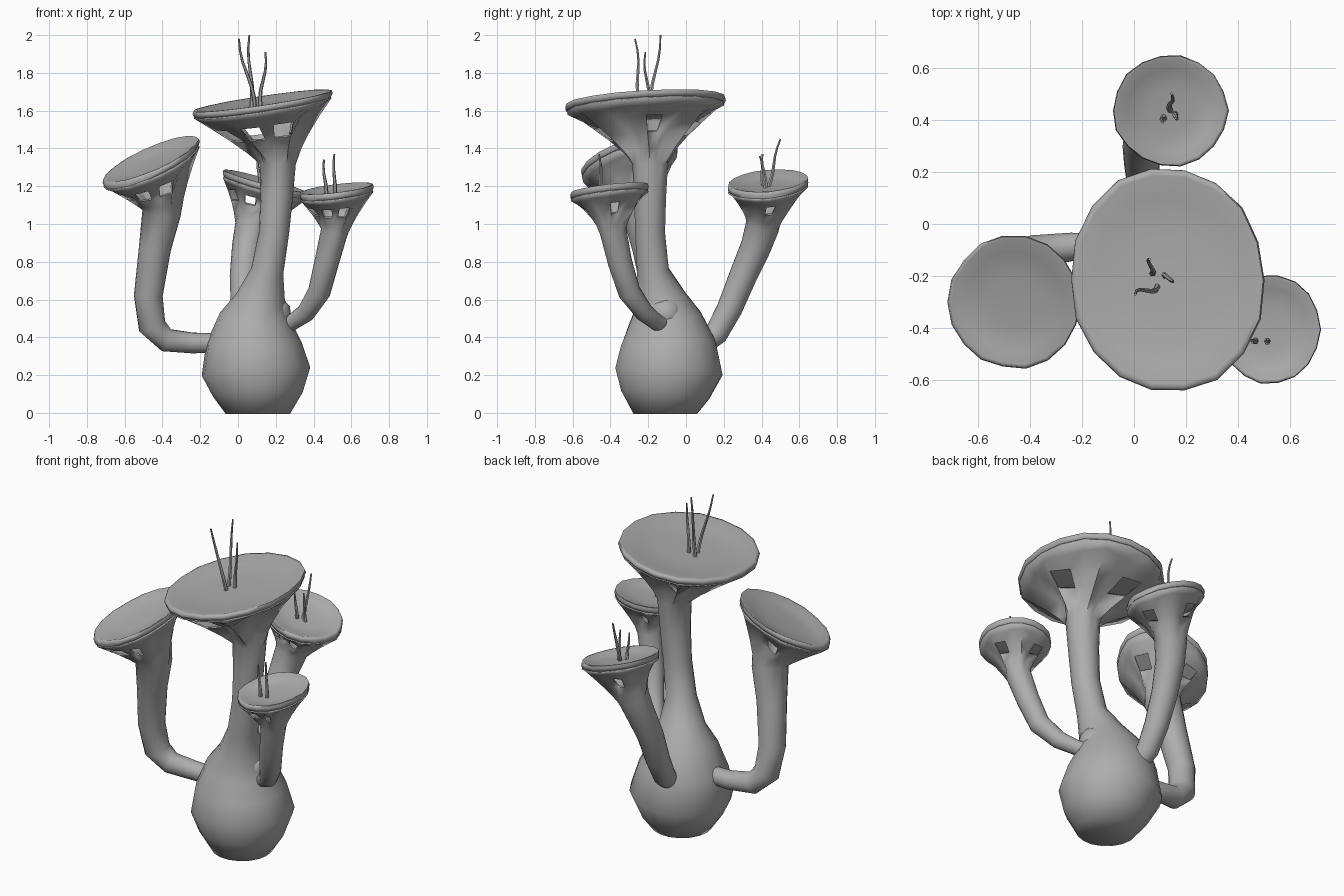
import bpy, bmesh, random
from math import cos, sin, pi, radians
from mathutils import Vector

random.seed(4)
cube = bpy.data.objects.get("Cube")
if cube:
    bpy.data.objects.remove(cube)

grey = bpy.data.materials.new("stone_grey")
grey.use_nodes = True
colour = (0.42, 0.42, 0.42, 1)
grey.diffuse_color = colour
grey.node_tree.nodes["Principled BSDF"].inputs["Base Color"].default_value = colour
SIDES = 18


def finish(name, bm, wall=0, angle=45):
    bmesh.ops.recalc_face_normals(bm, faces=bm.faces)
    mesh = bpy.data.meshes.new(name)
    bm.to_mesh(mesh)
    bm.free()
    mesh.materials.append(grey)
    ob = bpy.data.objects.new(name, mesh)
    bpy.context.collection.objects.link(ob)
    if wall:
        mod = ob.modifiers.new("wall", "SOLIDIFY")
        mod.thickness, mod.offset = wall, -1
    bpy.ops.object.select_all(action="DESELECT")
    ob.select_set(True)
    bpy.context.view_layer.objects.active = ob
    bpy.ops.object.shade_smooth_by_angle(angle=radians(angle))
    return ob


def path_rings(path, sides):
    """Rings square to a path of (x, y, z, radius), framed from the top down."""
    pts = [Vector(p[:3]) for p in path]
    rings, u, last = [], Vector((1, 0, 0)), Vector((0, 0, 1))
    for i in reversed(range(len(pts))):
        a, b = pts[max(i - 1, 0)], pts[min(i + 1, len(pts) - 1)]
        t = (b - a).normalized()
        u = last.rotation_difference(t) @ u
        last, v = t, t.cross(u)
        rings.append([pts[i] + path[i][3] * (u * cos(2 * pi * k / sides) + v * sin(2 * pi * k / sides))
                      for k in range(sides)])
    return rings[::-1]


def loft(rings, cap_end=True):
    """Skin a list of rings; returns the mesh and its bands of faces."""
    bm = bmesh.new()
    vs = [[bm.verts.new(p) for p in ring] for ring in rings]
    n = len(rings[0])
    bands = [[bm.faces.new((a[k], a[(k + 1) % n], b[(k + 1) % n], b[k])) for k in range(n)]
             for a, b in zip(vs, vs[1:])]
    bm.faces.new(vs[0][::-1])
    if cap_end:
        bm.faces.new(vs[-1])
    return bm, bands


def trumpet(name, path, centre, rx, ry, slope_x, slope_y):
    """A stem that flares into a ribbed, pierced funnel below a tilted dish."""
    wobble = [random.uniform(0.98, 1.02) for _ in range(SIDES)]

    def dish_ring(f, dz):
        ring = []
        for k in range(SIDES):
            x = cos(2 * pi * k / SIDES) * rx * f * wobble[k]
            y = sin(2 * pi * k / SIDES) * ry * f * wobble[k]
            ring.append(Vector(centre) + Vector((x, y, slope_x * x + slope_y * y + dz)))
        return ring

    # stem, then a funnel whose ridges run out straighter than its valleys
    rings = path_rings(path, SIDES)
    neck, rim = rings[-1], dish_ring(0.97, -0.026)
    neck_mid = sum(neck, Vector()) / SIDES
    rim_mid = sum(rim, Vector()) / SIDES
    for t in (0.25, 0.5, 0.75, 0.9, 1):
        ring = []
        for k in range(SIDES):
            a, b = neck[k] - neck_mid, rim[k] - rim_mid
            spread = a.lerp(b, t ** (1.2 if k % 3 == 0 else 2.5))
            spread.z = a.z + (b.z - a.z) * t
            ring.append(neck_mid.lerp(rim_mid, t) + spread)
        rings.append(ring)
    bm, bands = loft(rings, cap_end=False)

    # windows beside the ridges
    holes = [bands[-3][k] for k in (0, 5, 9, 12, 14)]
    bmesh.ops.inset_individual(bm, faces=holes, thickness=0.012)
    bmesh.ops.delete(bm, geom=holes, context="FACES")
    finish(name + "_stem", bm, wall=0.008, angle=75)

    # shallow dish with a rounded lip
    profile = ((0.3, -0.04), (0.9, -0.028), (0.975, -0.026), (1, -0.008),
               (0.985, 0.008), (0.94, 0.008), (0.75, -0.012), (0.4, -0.02))
    bm, _ = loft([dish_ring(f, dz) for f, dz in profile])
    finish(name + "_dish", bm, angle=75)


# bulb, main stem and large dish
trumpet("main", [
    (0.105, -0.11, 0, 0.165), (0.105, -0.11, 0.1, 0.23), (0.095, -0.09, 0.22, 0.28),
    (0.085, -0.095, 0.37, 0.245), (0.095, -0.11, 0.5, 0.185), (0.12, -0.13, 0.6, 0.125),
    (0.155, -0.175, 0.75, 0.078), (0.19, -0.19, 0.95, 0.072), (0.205, -0.19, 1.15, 0.078),
    (0.21, -0.19, 1.32, 0.088)],
    (0.13, -0.215, 1.645), 0.375, 0.435, 0.15, 0.06)

# bent arm on the model's right
trumpet("right_arm", [
    (-0.08, -0.09, 0.37, 0.045), (-0.24, -0.088, 0.37, 0.047), (-0.38, -0.105, 0.385, 0.055),
    (-0.455, -0.13, 0.46, 0.066), (-0.475, -0.155, 0.62, 0.068), (-0.44, -0.2, 0.87, 0.077),
    (-0.405, -0.235, 1.06, 0.095)],
    (-0.46, -0.3, 1.335), 0.255, 0.255, 0.42, 0.27)

# small front arm on the model's left
trumpet("left_arm", [
    (0.2, -0.1, 0.46, 0.04), (0.28, -0.15, 0.475, 0.035), (0.36, -0.22, 0.53, 0.042),
    (0.43, -0.3, 0.64, 0.052), (0.47, -0.35, 0.8, 0.057), (0.51, -0.385, 0.96, 0.064)],
    (0.52, -0.405, 1.18), 0.195, 0.21, 0.12, 0.11)

# leaning arm at the back
trumpet("back_arm", [
    (0.05, 0.06, 0.34, 0.05), (0.035, 0.16, 0.42, 0.055), (0.03, 0.23, 0.55, 0.06),
    (0.03, 0.3, 0.72, 0.066), (0.05, 0.37, 0.88, 0.074), (0.075, 0.405, 0.99, 0.083)],
    (0.14, 0.435, 1.22), 0.22, 0.215, -0.27, 0.08)

# shoulder swelling around the left arm's root
bm = bmesh.new()
bmesh.ops.create_icosphere(bm, subdivisions=2, radius=0.1)
bmesh.ops.translate(bm, verts=bm.verts, vec=(0.185, -0.11, 0.52))
finish("shoulder_swelling", bm)


def filament(name, base, tip, sway):
    """A thin, wavy thread rising from a dish."""
    a, b = Vector(base), Vector(tip)
    path = []
    for i in range(7):
        t = i / 6
        p = a.lerp(b, t) + Vector((sway, -sway, 0)) * sin(2 * pi * t)
        path.append((*p, 0.012 - 0.007 * t))
    bm, _ = loft(path_rings(path, 6))
    finish(name, bm)


threads = {
    "main": [((0.09, -0.24, 1.61), (0.005, -0.27, 1.98), 0.01),
             ((0.07, -0.19, 1.61), (0.06, -0.135, 2.0), 0.008),
             ((0.12, -0.2, 1.61), (0.145, -0.215, 1.91), -0.009)],
    "left": [((0.465, -0.445, 1.13), (0.455, -0.455, 1.34), 0.005),
             ((0.51, -0.445, 1.13), (0.51, -0.46, 1.37), 0.004)],
    "back": [((0.14, 0.43, 1.18), (0.145, 0.5, 1.45), -0.006),
             ((0.11, 0.415, 1.19), (0.11, 0.39, 1.36), 0.006),
             ((0.16, 0.42, 1.18), (0.16, 0.405, 1.37), -0.005)],
}
for place, group in threads.items():
    for i, (base, tip, sway) in enumerate(group, 1):
        filament(f"{place}_filament_{i}", base, tip, sway)
